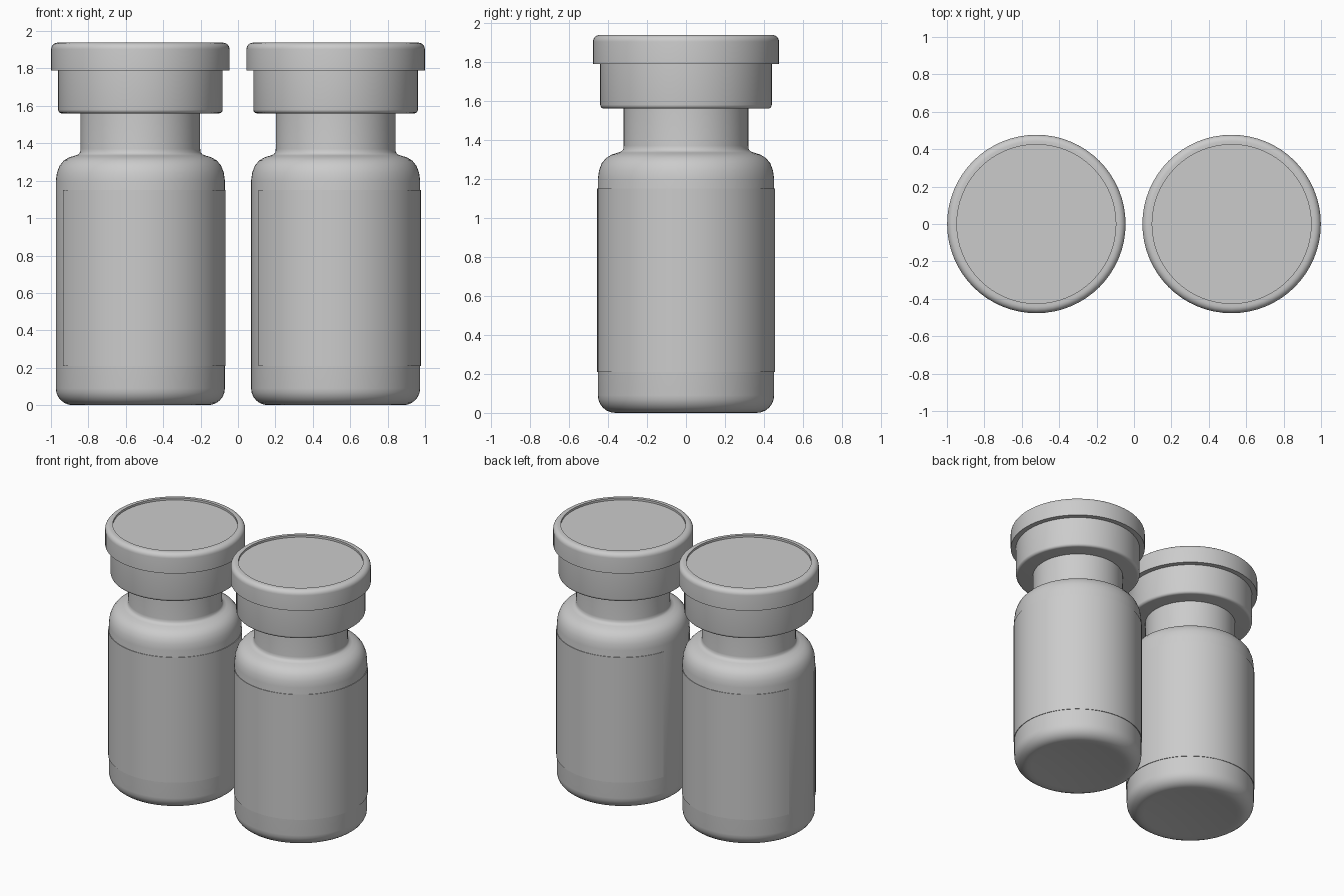
import bpy, bmesh, math

if "Cube" in bpy.data.objects:
    bpy.data.objects.remove(bpy.data.objects["Cube"])

SEGS = 64


def arc(cr, cz, rad, a0, a1, n=6):
    """Points of a rounded corner in the (radius, height) plane."""
    return [(cr + rad * math.cos(math.radians(a0 + (a1 - a0) * i / n)),
             cz + rad * math.sin(math.radians(a0 + (a1 - a0) * i / n)))
            for i in range(n + 1)]


def lathe(name, profile, x, start=0, end=360, closed=False):
    """Spin a (radius, height) profile around a vertical axis at x."""
    full = end - start >= 360
    bm = bmesh.new()
    a = math.radians(start)
    vs = [bm.verts.new((r * math.cos(a), r * math.sin(a), z)) for r, z in profile]
    pairs = list(zip(vs, vs[1:])) + ([(vs[-1], vs[0])] if closed else [])
    edges = [bm.edges.new(p) for p in pairs]
    bmesh.ops.spin(bm, geom=vs + edges, cent=(0, 0, 0), axis=(0, 0, 1),
                   angle=math.radians(end - start), steps=SEGS)
    bmesh.ops.remove_doubles(bm, verts=bm.verts[:], dist=1e-5)
    if not full:
        bmesh.ops.holes_fill(bm, edges=[e for e in bm.edges if e.is_boundary])
    bmesh.ops.recalc_face_normals(bm, faces=bm.faces[:])
    mesh = bpy.data.meshes.new(name)
    bm.to_mesh(mesh)
    bm.free()
    ob = bpy.data.objects.new(name, mesh)
    ob.location.x = x
    bpy.context.collection.objects.link(ob)
    bpy.ops.object.select_all(action='DESELECT')
    bpy.context.view_layer.objects.active = ob
    ob.select_set(True)
    bpy.ops.object.shade_smooth_by_angle(angle=math.radians(35))
    return ob


# Glass: slightly hollowed base, rounded foot, shoulder and neck
glass = ([(0, 0.02), (0.2, 0.015), (0.33, 0.003)]
         + arc(0.362, 0.09, 0.09, -90, 0)
         + [(0.452, 1.2), (0.446, 1.243), (0.432, 1.28), (0.41, 1.307),
            (0.38, 1.325), (0.35, 1.334), (0.331, 1.341), (0.322, 1.352),
            (0.32, 1.37), (0.32, 1.6), (0, 1.6)])

# Crimped seal under the cap
seal = ([(0, 1.56), (0.42, 1.56)] + arc(0.42, 1.58, 0.02, -90, 0, 4)
        + [(0.44, 1.8), (0, 1.8)])

# Flip-off cap with a shallow recessed top
cap = ([(0, 1.79), (0.477, 1.79)] + arc(0.442, 1.903, 0.035, 0, 90)
       + [(0.425, 1.938), (0.425, 1.923), (0, 1.923)])

# Label band, open on the left side
label = [(0.448, 0.21), (0.456, 0.21), (0.456, 1.15), (0.448, 1.15)]

for side, x in (("left", -0.522), ("right", 0.522)):
    lathe(side + "_glass_body", glass, x)
    lathe(side + "_crimp_seal", seal, x)
    lathe(side + "_cap", cap, x)
    lathe(side + "_label", label, x, start=-155, end=162, closed=True)
